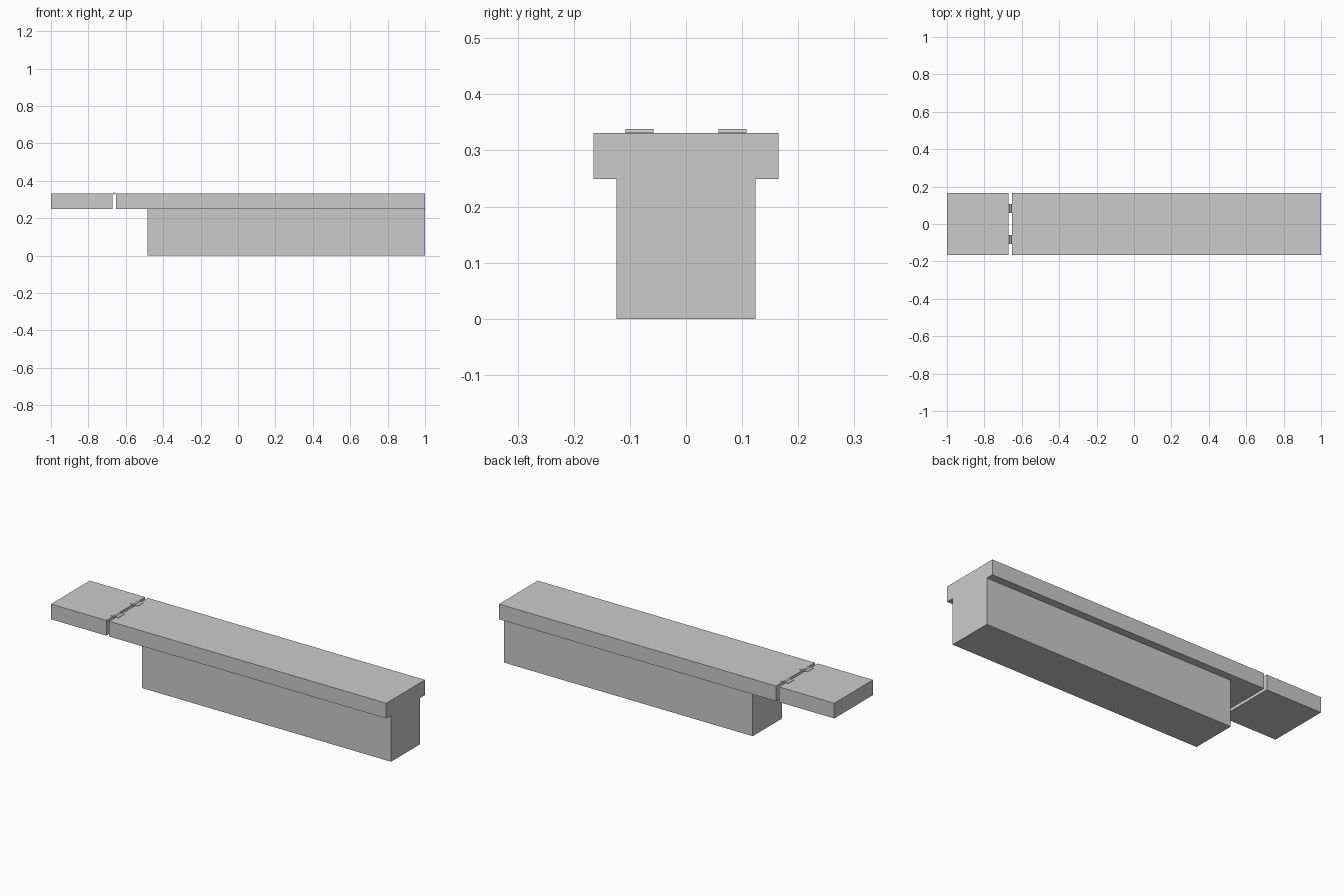
import bpy, bmesh, math
from mathutils import Matrix, Vector

if "Cube" in bpy.data.objects:
    bpy.data.objects.remove(bpy.data.objects["Cube"])

HALF_W, BODY_W = 0.165, 0.124
TOP, UNDER = 0.331, 0.249
GAP_L, GAP_R = -0.67, -0.653
BODY_X = -0.485


def add_box(bm, lo, hi):
    lo, hi = Vector(lo), Vector(hi)
    m = Matrix.Translation((lo + hi) / 2) @ Matrix.Diagonal((*(hi - lo), 1))
    bmesh.ops.create_cube(bm, size=1, matrix=m)


def finish(bm, name):
    bmesh.ops.recalc_face_normals(bm, faces=bm.faces)
    mesh = bpy.data.meshes.new(name)
    bm.to_mesh(mesh)
    bm.free()
    ob = bpy.data.objects.new(name, mesh)
    bpy.context.collection.objects.link(ob)
    return ob


# Main counter: slab with the narrower base pulled down from its underside
bm = bmesh.new()
add_box(bm, (GAP_R, -HALF_W, UNDER), (1, HALF_W, TOP))
for co, no in (((BODY_X, 0, 0), (1, 0, 0)),
               ((0, -BODY_W, 0), (0, 1, 0)),
               ((0, BODY_W, 0), (0, 1, 0))):
    bmesh.ops.bisect_plane(bm, geom=bm.verts[:] + bm.edges[:] + bm.faces[:],
                           plane_co=co, plane_no=no)
bm.normal_update()
under = [f for f in bm.faces if f.normal.z < -0.9
         and f.calc_center_median().x > BODY_X
         and abs(f.calc_center_median().y) < 0.01]
new = bmesh.ops.extrude_discrete_faces(bm, faces=under)["faces"]
bmesh.ops.translate(bm, vec=(0, 0, -UNDER), verts=[v for f in new for v in f.verts])
bmesh.ops.remove_doubles(bm, verts=bm.verts, dist=1e-5)
bmesh.ops.dissolve_limit(bm, angle_limit=0.01, verts=bm.verts, edges=bm.edges)
finish(bm, "counter")

# Hinged end flap
bm = bmesh.new()
add_box(bm, (-1, -HALF_W, UNDER), (GAP_L, HALF_W, TOP))
finish(bm, "end_flap")

# Two hinges: a pair of thin leaves and a barrel over the gap
mid = (GAP_L + GAP_R) / 2
for side, y in (("front", -0.083), ("back", 0.083)):
    bm = bmesh.new()
    for s in (-1, 1):
        x0, x1 = sorted((mid + s * 0.003, mid + s * 0.024))
        add_box(bm, (x0, y - 0.025, TOP), (x1, y + 0.025, TOP + 0.002))
    bmesh.ops.create_cone(bm, cap_ends=True, segments=12, radius1=0.006,
                          radius2=0.006, depth=0.05,
                          matrix=Matrix.Translation((mid, y, TOP + 0.001))
                          @ Matrix.Rotation(math.pi / 2, 4, 'X'))
    finish(bm, side + "_hinge")
